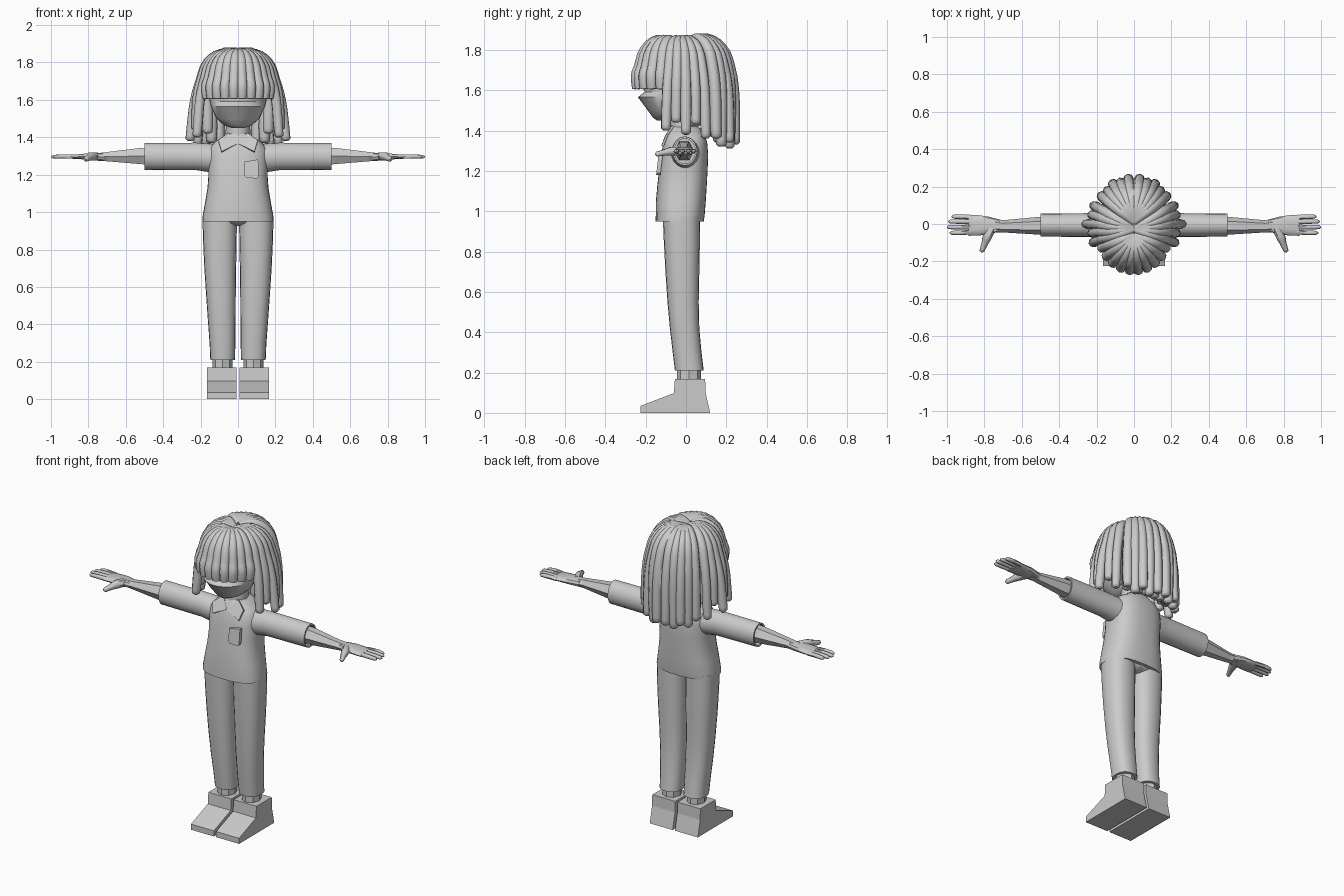
import bpy, bmesh, math
from mathutils import Vector

if "Cube" in bpy.data.objects:
    bpy.data.objects.remove(bpy.data.objects["Cube"])

GREY = bpy.data.materials.new("plain grey")
GREY.diffuse_color = (0.6, 0.6, 0.6, 1)
GREY.use_nodes = True
GREY.node_tree.nodes["Principled BSDF"].inputs["Base Color"].default_value = GREY.diffuse_color


def finish(ob, smooth=40, mirror=False):
    ob.data.materials.append(GREY)
    if mirror:
        ob.modifiers.new("mirror", 'MIRROR')
    if smooth:
        bpy.ops.object.select_all(action='DESELECT')
        ob.select_set(True)
        bpy.context.view_layer.objects.active = ob
        bpy.ops.object.shade_smooth_by_angle(angle=math.radians(smooth))
    return ob


def from_bmesh(name, bm, smooth, mirror):
    bmesh.ops.recalc_face_normals(bm, faces=bm.faces)
    me = bpy.data.meshes.new(name)
    bm.to_mesh(me)
    bm.free()
    ob = bpy.data.objects.new(name, me)
    bpy.context.collection.objects.link(ob)
    return finish(ob, smooth, mirror)


def loft(name, rings, smooth=40, mirror=False):
    """Skin a list of point rings and cap both ends."""
    bm = bmesh.new()
    vs = [[bm.verts.new(p) for p in r] for r in rings]
    n = len(rings[0])
    for a, b in zip(vs, vs[1:]):
        for i in range(n):
            bm.faces.new((a[i], a[(i + 1) % n], b[(i + 1) % n], b[i]))
    bm.faces.new(vs[0])
    bm.faces.new(vs[-1])
    return from_bmesh(name, bm, smooth, mirror)


def oval(n, e=2.0):
    """Unit rounded-square outline; e = 2 is a circle."""
    for i in range(n):
        t = 2 * math.pi * i / n
        c, s = math.cos(t), math.sin(t)
        yield (math.copysign(abs(c) ** (2 / e), c), math.copysign(abs(s) ** (2 / e), s))


def stack(rows, n=24, e=2.0):
    """Rings stacked in z from rows of (z, centre x, half width, front y, back y)."""
    return [[(cx + rx * a, (f + b) / 2 + (b - f) / 2 * c, z) for a, c in oval(n, e)]
            for z, cx, rx, f, b in rows]


def along_x(rows, n, e=2.0):
    """Rings along x from rows of (x, front y, back y, low z, high z)."""
    return [[(x, (f + b) / 2 + (b - f) / 2 * a, (l + h) / 2 + (h - l) / 2 * c)
             for a, c in oval(n, e)] for x, f, b, l, h in rows]


def tubes(name, paths, bevel, sides=2, mirror=False):
    """Tapered round strands; each path is a list of (point, radius factor)."""
    cu = bpy.data.curves.new(name, 'CURVE')
    cu.dimensions = '3D'
    cu.bevel_depth, cu.bevel_resolution, cu.resolution_u = bevel, sides, 3
    cu.use_fill_caps = True
    for path in paths:
        sp = cu.splines.new('BEZIER')
        sp.bezier_points.add(len(path) - 1)
        for bp, (co, r) in zip(sp.bezier_points, path):
            bp.co, bp.radius = co, r
            bp.handle_left_type = bp.handle_right_type = 'AUTO'
    ob = bpy.data.objects.new(name, cu)
    bpy.context.collection.objects.link(ob)
    bpy.ops.object.select_all(action='DESELECT')
    ob.select_set(True)
    bpy.context.view_layer.objects.active = ob
    bpy.ops.object.convert(target='MESH')
    return finish(bpy.context.object, 60, mirror)


# Shirt body
loft("shirt", stack([
    (0.95, 0, .190, -.150, .088), (0.975, 0, .190, -.150, .092), (1.05, 0, .176, -.149, .098),
    (1.13, 0, .163, -.142, .103), (1.20, 0, .158, -.134, .107), (1.28, 0, .160, -.124, .110),
    (1.34, 0, .155, -.112, .105), (1.375, 0, .125, -.100, .095), (1.40, 0, .085, -.085, .08),
    (1.42, 0, .06, -.075, .06)], 32, 2.6))

# Sleeves, with a recessed cuff opening
loft("sleeve", along_x([
    (.10, -.075, .07, 1.215, 1.36), (.16, -.073, .063, 1.215, 1.368), (.22, -.070, .058, 1.224, 1.371),
    (.50, -.067, .055, 1.226, 1.370), (.50, -.058, .046, 1.236, 1.360),
    (.47, -.058, .046, 1.236, 1.360)], 20), mirror=True)

# Angular forearms and palms
loft("forearm", along_x([
    (.46, -.058, .040, 1.245, 1.352), (.52, -.056, .037, 1.250, 1.350),
    (.70, -.045, .020, 1.268, 1.325), (.755, -.045, .030, 1.272, 1.318)], 6), smooth=0, mirror=True)
loft("palm", along_x([
    (.72, -.042, .024, 1.272, 1.318), (.78, -.055, .040, 1.278, 1.318),
    (.83, -.062, .047, 1.282, 1.312), (.885, -.063, .050, 1.283, 1.307)], 10, 2.6), mirror=True)

# Fingers and thumbs
fingers = [[((.86, y * .9, 1.296), 1), ((.93, y, 1.298), 1), ((tip - .01, y, 1.296), .85), ((tip, y, 1.295), .3)]
           for y, tip in ((.039, .975), (.013, .993), (-.017, 1.0), (-.047, .985))]
tubes("fingers", fingers, .0125, 1, True)
tubes("thumb", [[((.76, -.02, 1.298), 1.3), ((.785, -.07, 1.297), 1.3), ((.80, -.11, 1.29), .9),
                 ((.813, -.145, 1.283), .7), ((.814, -.153, 1.282), .2)]], .019, 1, True)

# Trouser legs and the seat joining them
loft("trouser_leg", stack([
    (.21, .082, .066, -.055, .088), (.30, .083, .069, -.066, .077), (.42, .087, .074, -.080, .066),
    (.55, .091, .079, -.092, .063), (.70, .095, .085, -.102, .066), (.85, .097, .090, -.110, .069),
    (.97, .098, .092, -.115, .070)], 20, 2.4), mirror=True)
loft("trouser_seat", stack([(.925, 0, .03, -.06, .04), (.94, 0, .10, -.10, .065),
                            (.97, 0, .18, -.12, .075)], 20, 2.4))

# Ankles
loft("ankle", stack([(.15, .083, .053, -.045, .075), (.23, .083, .053, -.045, .075)], 8), smooth=0, mirror=True)

# Wedge shoes
side = [(-.225, 0), (-.225, .035), (-.06, .098), (-.055, .168), (.095, .168), (.097, .10), (.12, 0)]
loft("shoe", [[(x, y, z) for y, z in side] for x in (.008, .165)], smooth=0, mirror=True)

# Neck, and head with a pointed muzzle
loft("neck", stack([(1.38, 0, .07, -.08, .06), (1.52, 0, .06, -.08, .05)], 12))
loft("head", stack([
    (1.45, 0, .035, -.145, -.04), (1.465, 0, .075, -.165, 0), (1.50, 0, .115, -.19, .06),
    (1.565, 0, .145, -.238, .11), (1.592, 0, .152, -.205, .13), (1.68, 0, .168, -.205, .16),
    (1.76, 0, .160, -.200, .15), (1.81, 0, .130, -.17, .12), (1.842, 0, .06, -.10, .06)], 28), 35)

# Ears
loft("ear", [[(x, -.045 + r * .7 * a, 1.645 + r * c) for a, c in oval(10)]
             for x, r in ((.14, .03), (.185, .05), (.20, .038))], mirror=True)

# Collar flaps and chest pocket
bm = bmesh.new()
flap = [(.004, -.108, 1.365), (.088, -.122, 1.325), (.105, -.098, 1.385), (.05, -.07, 1.425)]
bm.faces.new([bm.verts.new(p) for p in flap])
collar = from_bmesh("collar", bm, 0, True)
collar.modifiers.new("thickness", 'SOLIDIFY').thickness = .012
pocket = [(.036, 1.27), (.108, 1.282), (.110, 1.19), (.10, 1.18), (.045, 1.183), (.034, 1.195)]
loft("chest_pocket", [[(x, y - (1.28 - z) * .12, z) for x, z in pocket] for y in (-.115, -.136)], 0)


# Hair locks: each falls from the parting, over the skull and down
def lock(angle, root, rx, ry, end, flare=1.0, cy=0.0, lift=0.0):
    sx, sy = math.sin(math.radians(angle)), -math.cos(math.radians(angle))
    path = []
    for k, z in ((.0, 1.838), (.42, 1.846), (.75, 1.80), (.92, 1.71)):
        x, y = sx * rx * k, root * (1 - k) + (cy + sy * ry) * k
        path.append((Vector((x, y, z + lift)), .75 if k == 0 else 1))
    for t in (.35, .75, .97, 1.0):
        k = 1 + (flare - 1) * t
        z = 1.71 + (end - 1.71) * t
        path.append((Vector((sx * rx * k, cy + sy * ry * k, z + lift * (1 - t))),
                     .45 if t == 1 else (.9 if t > .9 else 1)))
    return path


fringe = [lock(a, -.06, .185, .20, 1.605, .97, -.048) for a in (7, 22, 37, 52, 67)]
tubes("fringe_locks", fringe, .029, 2, True)
sides = [lock(a, -.03, .215, .20, e, f, .0) for a, e, f in
         ((64, 1.40, 1.14), (77, 1.44, 1.08), (90, 1.38, 1.2), (103, 1.43, 1.08), (116, 1.36, 1.12))]
tubes("side_locks", sides, .027, 2, True)
back = [lock(a, .01, .205, .235, e, f, .0, .006) for a, e, f in
        ((127, 1.36, 1.06), (138, 1.32, 1.0), (149, 1.34, 1.07), (160, 1.31, .98), (172, 1.33, 1.04))]
tubes("back_locks", back, .029, 2, True)
# Inner layer filling the gaps behind
inner = [lock(a, 0, .165, .185, e, 1, .015, -.012) for a, e in
         ((100, 1.42), (121, 1.37), (142, 1.34), (158, 1.33), (173, 1.32))]
tubes("inner_locks", inner, .031, 2, True)
